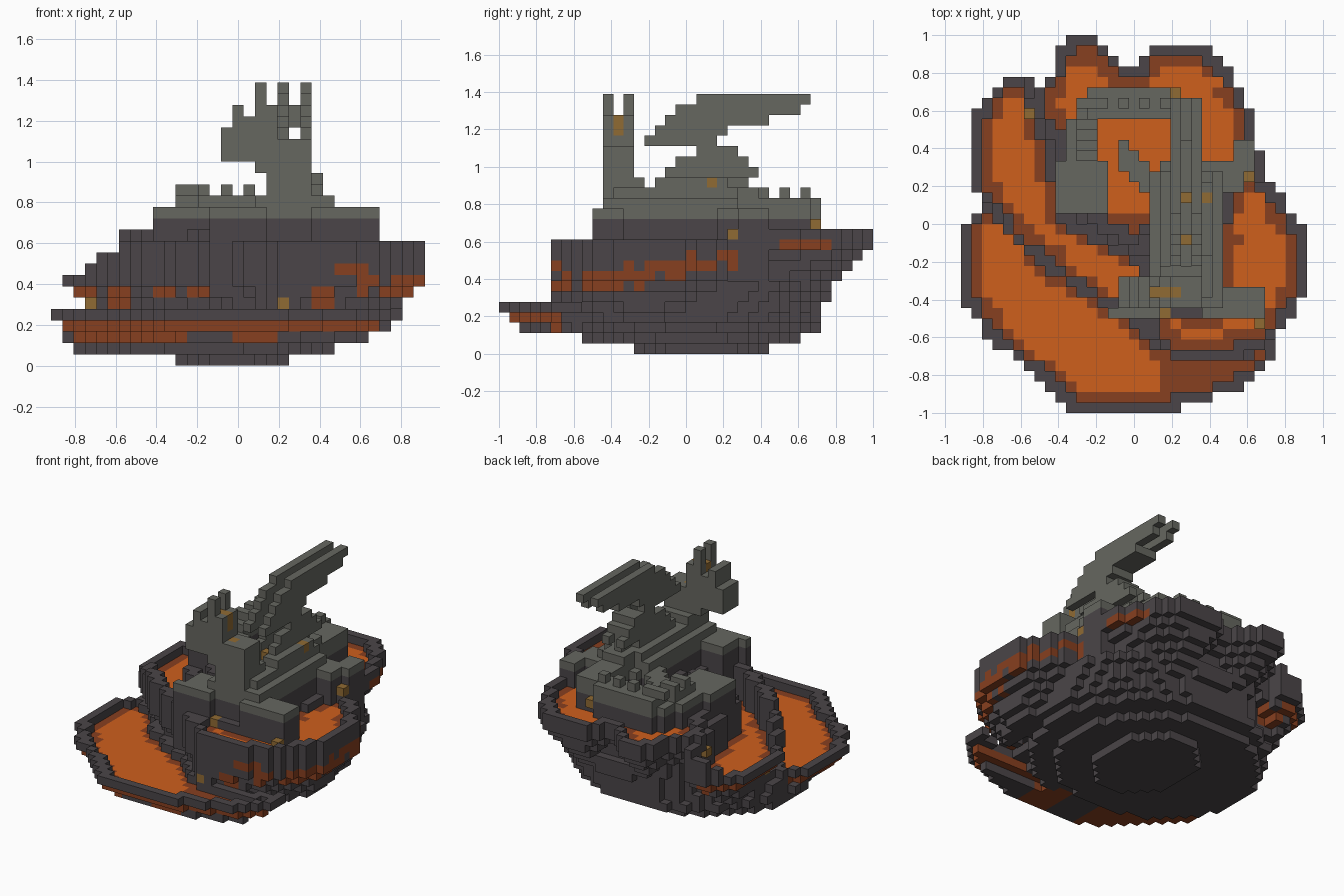
import bpy, bmesh, math
from mathutils import Vector

if "Cube" in bpy.data.objects:
    bpy.data.objects.remove(bpy.data.objects["Cube"], do_unlink=True)

UNIT = 1 / 18                      # edge of one block
NX, NY, NZ = 33, 36, 25
ORIGIN = Vector((-NX * UNIT / 2, -1, 0))

COLOURS = {
    "dark rock": (.069, .060, .065),
    "grey stone": (.132, .135, .117),
    "lava": (.62, .115, .012),
    "rust crust": (.245, .050, .014),
    "gold ore": (.28, .145, .033),
}
ROCK, STONE, LAVA, RUST, GOLD = range(len(COLOURS))

materials = []
for name, rgb in COLOURS.items():
    mat = bpy.data.materials.new(name)
    mat.use_nodes = True
    mat.diffuse_color = (*rgb, 1)
    shader = mat.node_tree.nodes["Principled BSDF"]
    shader.inputs["Base Color"].default_value = (*rgb, 1)
    shader.inputs["Roughness"].default_value = 0.9
    materials.append(mat)

cells = {}                         # (i, j, k) -> (part name, colour)


def centre(i, j):
    return ORIGIN.x + (i + .5) * UNIT, ORIGIN.y + (j + .5) * UNIT


def depth_inside(x, y, outline):
    """Distance to the outline, negative when outside."""
    inside, best = False, 9
    for (ax, ay), (bx, by) in zip(outline, outline[1:] + outline[:1]):
        if (ay > y) != (by > y) and x < ax + (y - ay) * (bx - ax) / (by - ay):
            inside = not inside
        dx, dy = bx - ax, by - ay
        t = max(0, min(1, ((x - ax) * dx + (y - ay) * dy) / (dx * dx + dy * dy)))
        best = min(best, math.hypot(x - ax - t * dx, y - ay - t * dy))
    return best if inside else -best


def box(part, i0, i1, j0, j1, k0, k1, colour=STONE):
    for i in range(i0, i1):
        for j in range(j0, j1):
            for k in range(k0, k1):
                cells[i, j, k] = (part, colour)


def foundation():
    """Rounded slabs, given as x and y bounds from the ground up."""
    slabs = [(-.31, .25, -.28, .44), (-.8, .47, -.55, .61), (-.82, .61, -.7, .72),
             (-.78, .67, -.6, .72), (-.76, .7, -.6, .72), (-.7, .7, -.55, .75),
             (-.66, .7, -.5, .78), (-.4, .5, -.3, .5)]
    for k in range(10):
        x0, x1, y0, y1 = slabs[min(k, len(slabs) - 1)]
        for i in range(NX):
            for j in range(NY):
                x, y = centre(i, j)
                u, v = (2 * x - x0 - x1) / (x1 - x0), (2 * y - y0 - y1) / (y1 - y0)
                if u * u + v * v < 1.04:
                    cells[i, j, k] = ("foundation", ROCK)


def pool(part, outline, lava_top, rim_top, lip, base, rusty, steep_front=False,
         crust_from=9):
    """Tapered basin: rim blocks around a lava floor with a crusted shore."""
    for i in range(NX):
        for j in range(NY):
            x, y = centre(i, j)
            d = depth_inside(x, y, outline)
            if d < 0:
                continue
            rim = d < UNIT * 1.05
            shore = d < UNIT * 1.95 + .02 * math.sin(i + 2 * j) or x > crust_from
            top = rim_top(x) if rim else lava_top
            for k in range(base, NZ):
                key = (i, j, k)
                slope = .15 if steep_front and y < -.4 and x < .1 * k else .8
                if k >= top:
                    cells.pop(key, None)
                elif d >= (lava_top - lip - k) * UNIT * slope:
                    colour = ROCK
                    if not rim and k == lava_top - 1:
                        colour = RUST if shore else LAVA
                    elif rusty(i, j, k):
                        colour = RUST
                    cells[key] = (part, colour)


def lower_rust(i, j, k):
    x, y = centre(i, j)
    front = y < -.5 - .25 * x and x > -.86
    return front and (k == 3 or k == 2 and (x < -.24 or 16 <= i < 20))


def side_rust(i, j, k):
    if j < 8:
        return (k == 5 and i in (16, 17) or k in (5, 6) and i in (23, 24)
                or k == 8 and 25 <= i < 28 or j == 6 and i > 26 and 5 <= k < 8)
    return i > 22 and j < 24 and abs(k - 6.3 - (j - 8) / 6 + .5 * math.sin(j * 2)) < .9


foundation()

# Four lava basins, lowest first
pool("lower_pool",
     [(-.86, .06), (-.92, -.06), (-.92, -.39), (-.78, -.6), (-.53, -.8), (-.31, -1),
      (.13, -1), (.36, -.94), (.64, -.83), (.75, -.7), (.75, -.55), (.6, -.64),
      (.2, -.64), (-.1, -.4), (-.4, -.22), (-.62, .02), (-.75, .12)],
     4, lambda x: 5, 0, 2, lower_rust, crust_from=.14)
pool("middle_pool",
     [(-.86, .2), (-.86, .55), (-.78, .67), (-.69, .78), (-.53, .78), (-.42, .4),
      (-.36, .05), (.1, -.2), (.2, -.66), (.1, -.63), (-.15, -.45), (-.4, -.29),
      (-.66, -.08), (-.78, .1)],
     7, lambda x: 8 if x < -.75 else 9 if x < -.69 else 10 if x < -.58 else 11, 0, 3,
     lambda i, j, k: k == 6 and i < 3 or k == 5 and 5 <= i < 7)
pool("rear_pool",
     [(-.57, .62), (-.42, .83), (-.36, 1), (-.2, 1), (-.06, .85), (0, .81), (.08, .95),
      (.36, .95), (.53, .8), (.64, .55), (.62, .3), (.3, .1), (0, -.12), (-.2, -.02),
      (-.36, .1), (-.44, .45)],
     11, lambda x: 12, 1, 1, lambda i, j, k: k == 10 and i > 17 and 26 < j < 32)
pool("side_pool",
     [(.58, .28), (.72, .23), (.83, .06), (.92, -.06), (.92, -.36), (.8, -.54),
      (.64, -.69), (.2, -.72), (.05, -.58), (.1, -.45), (.4, -.42), (.45, .1)],
     10, lambda x: 11, 3, 3, side_rust, True)

# Castle walls: footprints raised in dark rock and capped with grey stone
walls = [(12, 20, 28, 31), (11, 13, 26, 30), (10, 13, 24, 28), (9, 14, 19, 24),
         (20, 23, 10, 30), (18, 25, 10, 21), (19, 25, 21, 24), (24, 27, 21, 24),
         (26, 28, 23, 26), (15, 24, 10, 13), (14, 19, 9, 10), (23, 29, 9, 12)]
for w in walls:
    box("castle_walls", *w, 6, 13, ROCK)
    box("wall_caps", *w, 13, 14)

# Broken stair wall inside the court
for n in range(4):
    box("court_wall", 15 + n, 16 + n, 23 - n, 26 - n, 10, 13, ROCK)
    box("court_wall", 15 + n, 16 + n, 23 - n, 26 - n, 13, 14)

# Parapet and battlements
for w in ((12, 20, 28, 31), (11, 13, 24, 28), (20, 23, 24, 30)):
    box("parapet", *w, 14, 15)
for i in range(13, 21, 2):
    box("battlements", i, i + 1, 29, 30, 15, 16)
for j in (25, 27, 29):
    box("battlements", 11, 13, j, j + 1, 15, 16)

# Stepped keep carrying the tower and the wings
box("keep", 18, 25, 10, 23, 14, 15)
box("keep", 19, 24, 11, 23, 15, 16)
box("keep", 20, 23, 23, 25, 14, 16)
box("keep", 22, 24, 15, 22, 16, 17)

# Front tower: broad neck, overhanging head and a pair of prongs
box("tower", 19, 23, 10, 13, 14, 17)
box("tower", 19, 23, 13, 14, 16, 17)
box("tower", 18, 23, 10, 13, 17, 20)
box("tower_head", 15, 20, 10, 13, 18, 21)
box("tower_head", 16, 20, 10, 13, 21, 22)
box("tower_head", 18, 20, 10, 13, 22, 23)
box("tower_head", 16, 17, 10, 13, 22, 23)
for j in (10, 12):
    box("prongs", 18, 19, j, j + 1, 23, 25)

# Pair of swept wings: start and end of each row, from the bottom up
wing_rows = [(15, 22), (16, 25), (17, 24), (19, 23), (14, 21), (15, 22), (16, 26),
             (17, 29), (19, 30)]
for i in (20, 22):
    for row, (j0, j1) in enumerate(wing_rows):
        box("wings", i, i + 1, j0, j1, 16 + row, 17 + row)
box("wing_bridge", 21, 22, 21, 24, 16, 19)
box("wing_bridge", 21, 22, 21, 23, 19, 20)
box("wing_bridge", 21, 22, 21, 22, 21, 23)
box("wing_bridge", 21, 22, 22, 26, 22, 23)

# Scattered gold blocks
for key in ((27, 22, 11), (6, 28, 9), (12, 19, 11), (21, 20, 16), (22, 20, 16),
            (23, 20, 16), (21, 16, 16), (20, 30, 12), (18, 11, 22), (19, 11, 22),
            (19, 11, 21), (20, 11, 19), (19, 9, 10), (28, 8, 10), (20, 5, 5), (3, 21, 5)):
    cells[key] = ("gold_blocks", GOLD)

# Turn the blocks of each part into a mesh of exposed faces
CORNERS = [(-1, -1), (1, -1), (1, 1), (-1, 1)]
for part in sorted({p for p, c in cells.values()}):
    bm = bmesh.new()
    verts = {}
    for key, (owner, colour) in cells.items():
        if owner != part:
            continue
        for axis in range(3):
            for sign in (-1, 1):
                step = [0, 0, 0]
                step[axis] = sign
                if tuple(a + b for a, b in zip(key, step)) in cells:
                    continue
                ring = []
                for u, v in CORNERS[::sign]:
                    corner = [0, 0, 0]
                    corner[axis] = sign
                    corner[(axis + 1) % 3], corner[(axis + 2) % 3] = u, v
                    grid = tuple(a + (c + 1) // 2 for a, c in zip(key, corner))
                    if grid not in verts:
                        verts[grid] = bm.verts.new(ORIGIN + Vector(grid) * UNIT)
                    ring.append(verts[grid])
                bm.faces.new(ring).material_index = colour
    mesh = bpy.data.meshes.new(part)
    bm.to_mesh(mesh)
    bm.free()
    for mat in materials:
        mesh.materials.append(mat)
    bpy.context.collection.objects.link(bpy.data.objects.new(part, mesh))
